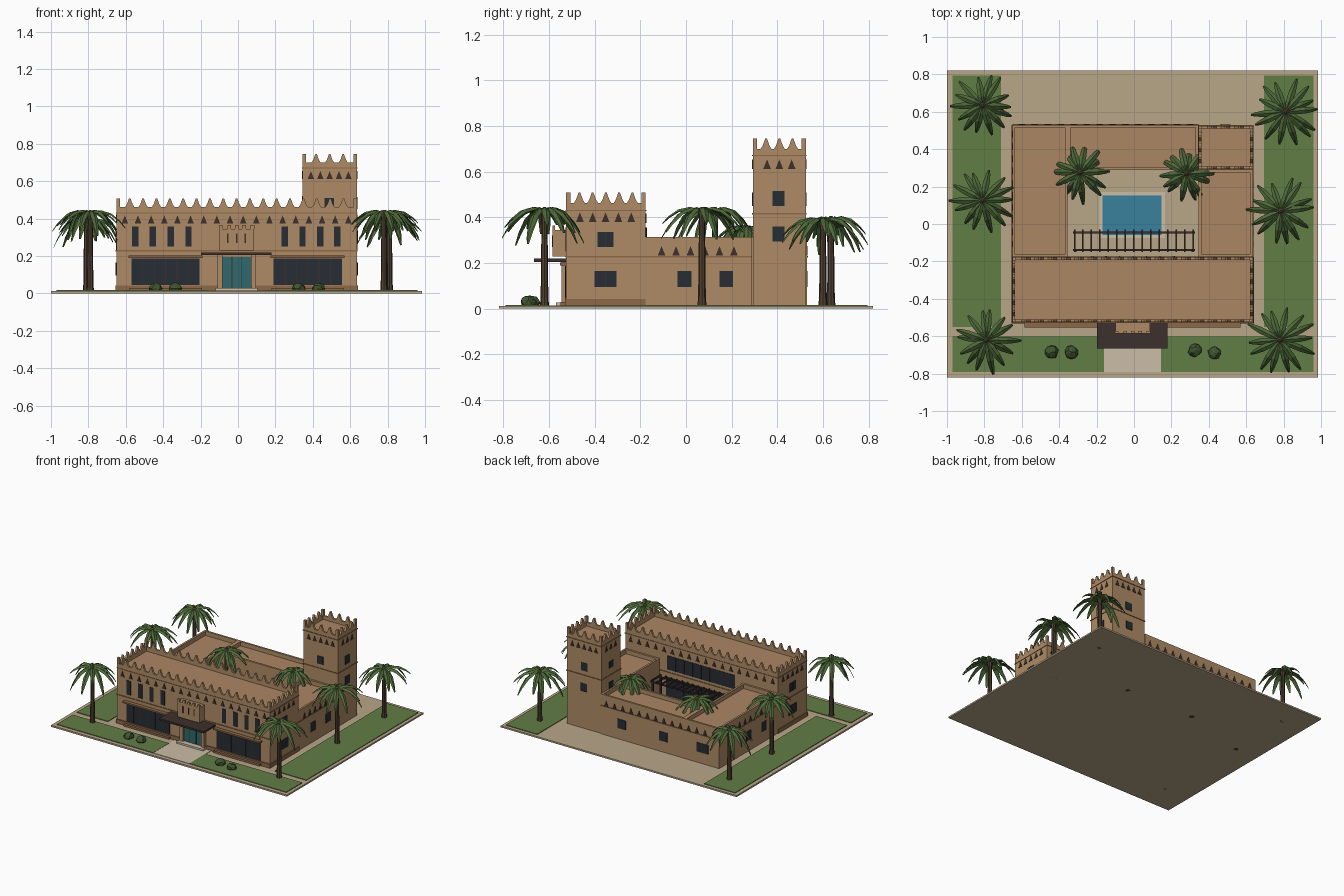
import bpy, bmesh, math, random
from mathutils import Vector

if "Cube" in bpy.data.objects:
    bpy.data.objects.remove(bpy.data.objects["Cube"])

random.seed(4)
COL = dict(wall=(.43, .26, .13), trim=(.27, .14, .065), roof=(.41, .24, .125), glass=(.02, .027, .035),
           dark=(.045, .03, .025), teal=(.03, .14, .15), sand=(.48, .38, .25), path=(.6, .51, .38),
           grass=(.12, .21, .06), water=(.04, .22, .34), trunk=(.08, .052, .03), leaf=(.075, .14, .04),
           bush=(.05, .09, .03))
MATS = {}
for key, c in COL.items():
    MATS[key] = bpy.data.materials.new(key)
    MATS[key].diffuse_color = (*c, 1)
PARTS = {}


def part(name, mat):
    if name not in PARTS:
        PARTS[name] = (bmesh.new(), mat)
    return PARTS[name][0]


def prism(name, mat, axis, pts, a, b):
    """Extrude a (u, v) outline along an axis from a to b."""
    bm = part(name, mat)
    put = {'x': lambda u, v, w: (w, u, v), 'y': lambda u, v, w: (u, w, v), 'z': lambda u, v, w: (u, v, w)}[axis]
    lo = [bm.verts.new(put(u, v, a)) for u, v in pts]
    hi = [bm.verts.new(put(u, v, b)) for u, v in pts]
    bm.faces.new(lo)
    bm.faces.new(hi[::-1])
    for i in range(len(pts)):
        j = (i + 1) % len(pts)
        bm.faces.new((lo[i], hi[i], hi[j], lo[j]))


def box(name, mat, x0, x1, y0, y1, z0, z1):
    prism(name, mat, 'z', [(x0, y0), (x1, y0), (x1, y1), (x0, y1)], z0, z1)


def rect(name, mat, axis, u0, u1, z0, z1, a, b):
    prism(name, mat, axis, [(u0, z0), (u1, z0), (u1, z1), (u0, z1)], a, b)


def ring(name, mat, x0, x1, y0, y1, z0, z1, t):
    box(name, mat, x0, x1, y0, y0 + t, z0, z1)
    box(name, mat, x0, x1, y1 - t, y1, z0, z1)
    box(name, mat, x0, x0 + t, y0 + t, y1 - t, z0, z1)
    box(name, mat, x1 - t, x1, y0 + t, y1 - t, z0, z1)


def block(name, x0, x1, y0, y1, roof, top):
    box(name + "_walls", 'wall', x0, x1, y0, y1, .01, roof)
    ring(name + "_parapet", 'wall', x0, x1, y0, y1, roof, top, .015)
    box(name + "_roof", 'roof', x0 + .015, x1 - .015, y0 + .015, y1 - .015, roof, roof + .003)


def merlons(name, x0, x1, y0, y1, z, nx, ny, h=.045):
    """Pointed crenels on four sides with corner posts."""
    def row(axis, u0, u1, n, a):
        step = (u1 - u0) / (n + 1)
        for i in range(1, n + 1):
            u = u0 + i * step
            prism(name, 'wall', axis, [(u - .024, z), (u + .024, z), (u + .015, z + .014),
                  (u + .004, z + h), (u - .004, z + h), (u - .015, z + .014)], a, a + .015)
    for a in (y0, y1 - .015):
        row('y', x0, x1, nx, a)
    for a in (x0, x1 - .015):
        row('x', y0, y1, ny, a)
    for x in (x0, x1 - .018):
        for y in (y0, y1 - .018):
            box(name, 'wall', x, x + .018, y, y + .018, z, z + h)


def vents(axis, u0, u1, n, z, face, out):
    for i in range(n):
        u = u0 + (u1 - u0) * i / (n - 1)
        prism("triangle_vents", 'dark', axis, [(u - .017, z), (u + .017, z), (u, z + .042)], face, face + .003 * out)


def window(axis, u0, u1, z0, z1, face, out, bars=0):
    rect("window_panes", 'glass', axis, u0, u1, z0, z1, face, face + .003 * out)
    for i in range(1, bars + 1):
        u = u0 + (u1 - u0) * i / (bars + 1)
        rect("window_bars", 'dark', axis, u - .002, u + .002, z0, z1, face, face + .006 * out)


# grounds
X0, X1, FY, BY = -.65, .635, -.525, .53
box("base_slab", 'sand', -1, .985, -.82, .82, 0, .012)
box("entrance_path", 'path', -.16, .145, -.79, -.525, .012, .015)
for x0, x1, y0, y1 in ((-.97, -.71, -.55, .795), (.695, .96, -.55, .795), (-.97, -.16, -.79, -.6), (.145, .96, -.79, -.6)):
    box("lawn", 'grass', x0, x1, y0, y1, .012, .017)

# building masses
block("front_block", X0, X1, FY, -.177, .43, .463)
block("left_wing", X0, -.355, -.177, BY, .28, .315)
block("right_wing", .345, X1, -.177, .29, .28, .315)
block("rear_wing", -.355, .345, .29, BY, .28, .315)
block("tower", .345, X1, .293, .525, .67, .70)
merlons("front_merlons", X0, X1, FY, -.177, .463, 17, 5)
merlons("tower_merlons", .345, X1, .293, .525, .70, 3, 3)

# string courses and plinth
ring("string_course", 'trim', X0 - .004, X1 + .004, FY - .004, -.173, .224, .231, .01)
ring("tower_course", 'trim', .341, X1 + .004, .289, .529, .413, .419, .01)
ring("tower_course", 'trim', .341, X1 + .004, .289, .529, .668, .673, .01)
ring("front_course", 'trim', X0 - .003, X1 + .003, FY - .003, -.174, .428, .432, .01)
for x in (X0 - .004, X1 - .006):
    box("string_course", 'trim', x, x + .01, -.177, .29 if x > 0 else BY, .224, .231)
box("string_course", 'trim', X0, .345, BY - .006, BY + .004, .224, .231)
ring("plinth", 'trim', X0 - .006, X1 + .006, FY - .006, -.177, .012, .042, .012)

# triangular vent rows
vents('y', -.605, .59, 18, .375, FY, -1)
vents('y', -.605, .59, 18, .375, -.177, 1)
vents('y', -.60, .30, 14, .232, BY, 1)
for face, out in ((X0, -1), (X1, 1)):
    vents('x', -.465, -.24, 5, .38, face, out)
    vents('x', -.107, .21 if out > 0 else .48, 6 if out > 0 else 10, .232, face, out)
for face, out in ((.345, -1), (X1, 1)):
    vents('x', .355, .463, 3, .612, face, out)
for face, out in ((.293, -1), (.525, 1)):
    vents('y', .39, .59, 5, .612, face, out)

# windows
for x0, x1 in ((-.57, -.205), (.19, .555)):
    window('y', x0, x1, .045, .187, FY, -1, 5)
    box("window_sill", 'trim', x0 - .01, x1 + .01, -.55, FY, .015, .03)
    box("window_hood", 'trim', x0 - .015, x1 + .015, -.553, FY, .19, .202)
for x in (-.55, -.455, -.36, -.265, .25, .345, .44, .53):
    window('y', x - .017, x + .017, .25, .358, FY, -1)
window('y', -.29, .28, .25, .355, -.177, 1, 7)
window('y', -.30, .29, .04, .19, -.177, 1, 7)
for face, out in ((X0, -1), (X1, 1)):
    window('x', -.387, -.317, .27, .335, face, out, 1)
    window('x', -.40, -.305, .095, .165, face, out, 1)
    window('x', -.037, .024, .095, .165, face, out)
    window('x', .146, .207, .095, .165, face, out)
for z in (.295, .45):
    window('x', .38, .432, z, z + .065, X1, 1)
    window('x', .38, .432, z + .02, z + .07, .345, -1)
    window('y', .46, .515, z, z + .06, BY if z < .3 else .525, 1)
window('y', .463, .513, .45, .51, .293, -1)
for x, w in ((.17, .035), (-.18, .035), (-.51, .05)):
    window('y', x - w, x + w, .095, .165, BY, 1)

# entrance with canopy and balcony
rect("entrance_door", 'teal', 'y', -.082, .07, .03, .195, FY - .008, FY)
for x in (-.032, .02):
    rect("door_bars", 'dark', 'y', x - .002, x + .002, .03, .195, FY - .011, FY)
for x0, x1 in ((-.11, -.083), (.071, .097)):
    box("door_jamb", 'wall', x0, x1, -.545, FY, .015, .205)
box("door_step", 'path', -.12, .105, -.57, FY, .012, .028)
box("entrance_canopy", 'dark', -.197, .178, -.665, FY, .205, .219)
box("balcony", 'wall', -.10, .085, -.585, FY, .228, .345)
for x in (-.092, -.047, -.007, .032, .077):
    box("balcony_merlons", 'wall', x - .01, x + .01, -.585, -.573, .345, .365)
for x in (-.055, -.007, .04):
    rect("balcony_slits", 'dark', 'y', x - .004, x + .004, .27, .32, -.588, -.585)

# courtyard
box("courtyard_floor", 'sand', -.355, .345, -.177, .29, .012, .016)
ring("pool_border", 'path', -.185, .165, -.075, .17, .016, .024, .017)
box("pool_water", 'water', -.168, .148, -.058, .153, .016, .02)
for i in range(15):
    x = -.318 + i * .0453
    box("pergola_slats", 'dark', x - .004, x + .004, -.15, -.03, .20, .212)
for y in (-.14, -.045):
    box("pergola_beams", 'dark', -.325, .325, y - .005, y + .005, .19, .20)
    for x in (-.31, 0, .31):
        box("pergola_posts", 'dark', x - .006, x + .006, y - .006, y + .006, .015, .19)


# palms: tapered trunks and arched fronds
def palm(x, y, h, r):
    bm = part("palm_trunks", 'trunk')
    rings = []
    for z, rad in ((0, .021), (.05, .017), (h * .5, .015), (h - .04, .013), (h, .02), (h + .015, .006)):
        rings.append([bm.verts.new((x + rad * math.cos(k * math.pi / 4), y + rad * math.sin(k * math.pi / 4), z)) for k in range(8)])
    for a, b in zip(rings, rings[1:]):
        for k in range(8):
            bm.faces.new((a[k], a[(k + 1) % 8], b[(k + 1) % 8], b[k]))
    bm.faces.new(rings[0][::-1])
    bm.faces.new(rings[-1])
    bm = part("palm_fronds", 'leaf')
    for i in range(14):
        ang = i * math.tau / 14 + random.uniform(-.12, .12)
        d, s = Vector((math.cos(ang), math.sin(ang), 0)), Vector((-math.sin(ang), math.cos(ang), 0))
        length = r * random.uniform(.8, 1.0)
        drop = random.uniform(.09, .15) if i % 2 else random.uniform(.05, .1)
        rows = []
        for t, w in ((0, .007), (.3, .017), (.6, .018), (.85, .012), (1, .005)):
            c = Vector((x, y, h)) + d * length * t + Vector((0, 0, .075 * t - (drop + .075) * t ** 2.2))
            rows.append([bm.verts.new(c + s * w - Vector((0, 0, w * .5))), bm.verts.new(c + Vector((0, 0, .003))),
                         bm.verts.new(c - s * w - Vector((0, 0, w * .5))), bm.verts.new(c - Vector((0, 0, .004)))])
        for a, b in zip(rows, rows[1:]):
            for k in range(4):
                bm.faces.new((a[k], b[k], b[(k + 1) % 4], a[(k + 1) % 4]))
        bm.faces.new(rows[-1])


for p in ((-.81, .635, .39, .185), (-.81, .127, .43, .185), (-.79, -.62, .43, .19), (.81, .6, .385, .19),
          (.785, .07, .43, .19), (.78, -.62, .43, .2), (-.29, .275, .35, .175), (.28, .27, .35, .165)):
    palm(*p)

# bushes
for x, y in ((-.44, -.685), (-.335, -.685), (.325, -.675), (.43, -.69)):
    bm = part("bushes", 'bush')
    for v in bmesh.ops.create_icosphere(bm, subdivisions=2, radius=.036)["verts"]:
        v.co *= random.uniform(.85, 1.08)
        v.co = Vector((x, y, .026)) + Vector((v.co.x, v.co.y, max(v.co.z * .85, -.012)))

for name, (bm, mat) in PARTS.items():
    bmesh.ops.recalc_face_normals(bm, faces=bm.faces)
    me = bpy.data.meshes.new(name)
    bm.to_mesh(me)
    bm.free()
    me.materials.append(MATS[mat])
    bpy.context.collection.objects.link(bpy.data.objects.new(name, me))

for m in bpy.data.materials:
    if m.users and not m.is_grease_pencil:
        m.use_nodes = True
        m.node_tree.nodes["Principled BSDF"].inputs["Base Color"].default_value = m.diffuse_color
